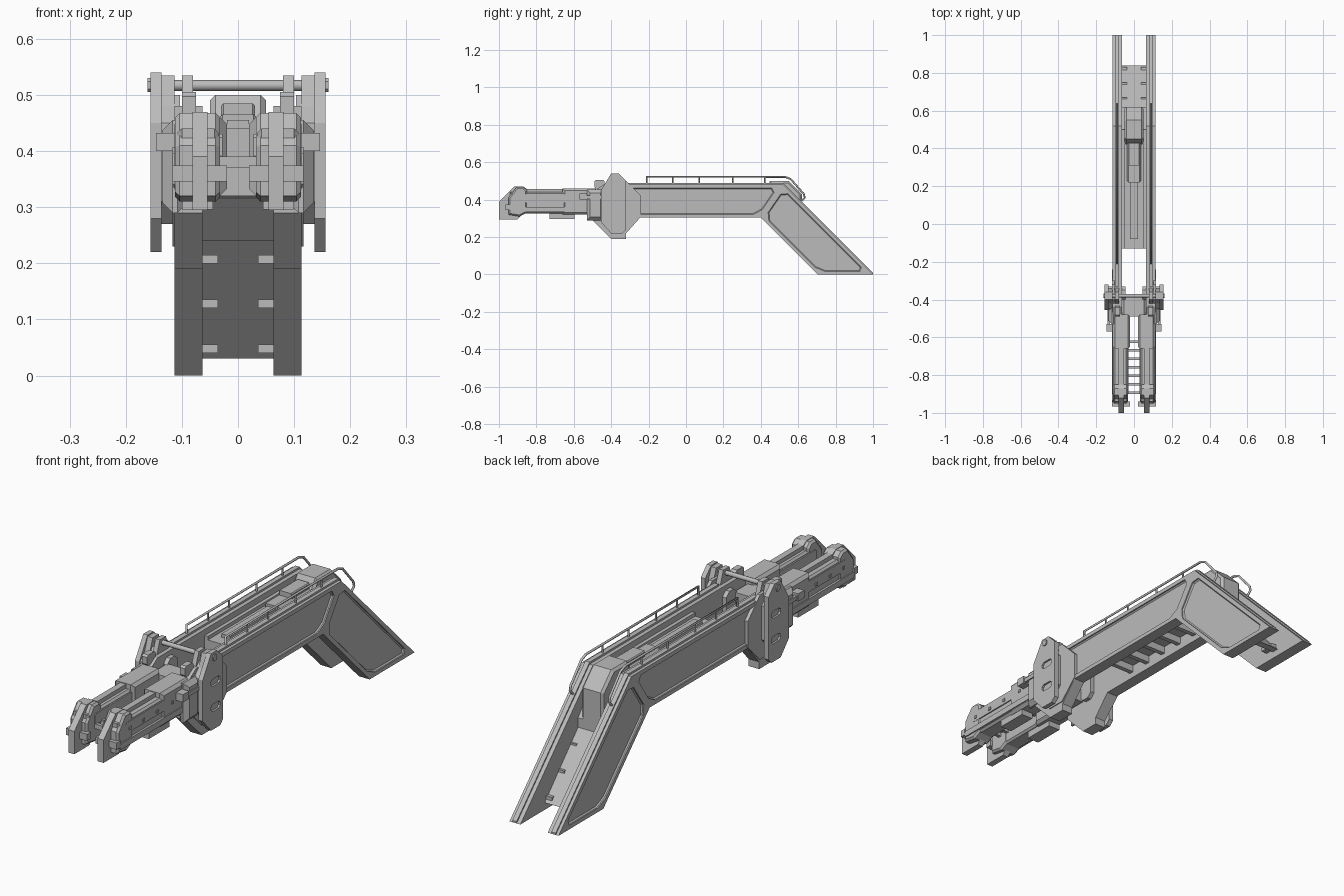
import bpy, bmesh
from mathutils import Vector

if "Cube" in bpy.data.objects:
    bpy.data.objects.remove(bpy.data.objects["Cube"])

grey = bpy.data.materials.new("plain grey metal")
grey.use_nodes = True
grey.diffuse_color = (.5, .5, .5, 1)
grey.node_tree.nodes["Principled BSDF"].inputs["Base Color"].default_value = grey.diffuse_color


def corners(outline):
    """Yield each corner with the directions of the edges before and after it."""
    points = [Vector(p) for p in outline]
    for i, here in enumerate(points):
        before, after = points[i - 1], points[(i + 1) % len(points)]
        yield here, (here - before).normalized(), (after - here).normalized()


def shrink(outline, margin):
    """Move every edge of a counter-clockwise convex outline inward."""
    return [p + (b - a) * margin / abs(a.cross(b)) for p, a, b in corners(outline)]


def trim(outline, size):
    """Cut off every corner of an outline."""
    trimmed = []
    for p, a, b in corners(outline):
        trimmed += [p - a * size, p + b * size]
    return trimmed


def link(name, data):
    data.materials.append(grey)
    part = bpy.data.objects.new(name, data)
    bpy.context.collection.objects.link(part)
    return part


def prism(name, outline, left, right, chamfer=0, cutters=()):
    """Extrude a (y, z) outline along x; parts off the middle are mirrored."""
    bm = bmesh.new()
    near = [bm.verts.new((left + chamfer, *p)) for p in outline]
    far = [bm.verts.new((right - chamfer, *p)) for p in outline]
    caps = [bm.faces.new(near), bm.faces.new(far)]
    for i in range(len(outline)):
        bm.faces.new((near[i - 1], near[i], far[i], far[i - 1]))
    bmesh.ops.recalc_face_normals(bm, faces=bm.faces)
    if chamfer:
        bmesh.ops.inset_individual(bm, faces=caps, thickness=chamfer, depth=chamfer, use_even_offset=True)
    mesh = bpy.data.meshes.new(name)
    bm.to_mesh(mesh)
    bm.free()
    part = link(name, mesh)
    for cutter in cutters:
        cutter.hide_render = cutter.hide_viewport = True
        cut = part.modifiers.new("Cut", "BOOLEAN")
        cut.operation, cut.solver, cut.object = "DIFFERENCE", "EXACT", cutter
    if left > 0:
        part.modifiers.new("Mirror", "MIRROR")
    return part


def box(name, front, back, bottom, top, left, right, chamfer=0, corner=0):
    outline = [(front, bottom), (back, bottom), (back, top), (front, top)]
    return prism(name, trim(outline, corner) if corner else outline, left, right, chamfer)


def centre_box(name, front, back, bottom, top, half_width, chamfer=0):
    return box(name, front, back, bottom, top, -half_width, half_width, chamfer)


def tube(name, path, radius):
    """Round bar along a path."""
    curve = bpy.data.curves.new(name, "CURVE")
    curve.dimensions = "3D"
    curve.bevel_depth, curve.bevel_resolution, curve.use_fill_caps = radius, 2, True
    spline = curve.splines.new("POLY")
    spline.points.add(len(path) - 1)
    for point, place in zip(spline.points, path):
        point.co = (*place, 1)
    link(name, curve)


# Main dimensions: beam walls across x, arm heights, arm start and bend
inner, outer = .063, .113
low, high = .305, .48
start, bend = -.33, .4
elbow = (bend, low)
crest = (1 - high, high)
toe, heel = (bend + low, 0), (1, 0)
arm_tail, arm_head = (start, low), (start, high)

# Bent side beams with recessed panels on the arm and the leg
arm = [arm_tail, elbow, crest, arm_head]
leg = [toe, heel, crest, elbow]
recesses = [prism("panel_cutter", trim(shrink(quad, .017), .03), outer - .01, outer + .02, .005)
            for quad in (arm, leg)]
prism("side_beam", [toe, heel, crest, arm_head, arm_tail, elbow], inner, outer, cutters=recesses)
lift = Vector((0, .008))
prism("beam_top_strip", [arm_head, crest, heel, lift + Vector(heel), lift + Vector(crest),
                         lift + Vector(arm_head)], .08, .1)

# Deck between the beams, with ribs below
deck_front, deck_back = -.13, .5
centre_box("deck", deck_front, deck_back, .36, .44, inner)
for i in range(6):
    rib = deck_front + .03 + i * .1
    centre_box("deck_rib", rib, rib + .02, .33, .37, inner)
centre_box("deck_spine", -.08, .24, .43, .455, .02)
centre_box("deck_spine_wide", .22, deck_back, .43, .465, .036, .008)
centre_box("deck_hatch", .31, .43, .45, .485, .03, .004)
box("deck_edge", deck_front, deck_back, .43, .455, .048, inner)

# Block at the bend and the sloping plate down the leg
prism("bend_block", [(.42, .45), (.45, .5), (.55, .5), (.62, .43), (.62, .25), (.43, .32)],
      -.05, .05, .01)
prism("bend_cross_member", [(.4, .36), (.5, .44), (.62, .3), (.62, .24), (.52, .24)], -inner, inner)
prism("leg_plate", [(.81, .03), (.84, .03), (.62, .26), (.59, .25)], -inner, inner)
for height in (.04, .12, .2):
    middle = .84 - height
    box("leg_plate_clip", middle - .03, middle + .03, height, height + .015, .036, inner)

# Handrails on both beams
rail_top = .522
for x in (-.09, .09):
    side_path = [(-.21, high), (-.21, rail_top), (.53, rail_top), (.56, .51),
                 (.63, .43), (.635, .41), (.61, .385)]
    tube("handrail", [(x, *p) for p in side_path], .005)
    for y in (-.07, .07, .25, .42):
        tube("handrail_post", [(x, y, high), (x, y, rail_top)], .004)

# Clamp: inner body with hooks, then spacer and slotted outer plate
body = [(-.24, .31), (-.32, .22), (-.32, .19), (-.4, .19), (-.5, .29), (-.5, .44), (-.44, high), (-.31, high)]
prism("clamp_body", body, inner, outer)
box("clamp_inner_plate", -.48, -.24, .23, .5, inner + .04, outer + .004, corner=.08)
slots = [box("slot_cutter", -.4, -.34, z, z + .03, .148, .17, corner=.009) for z in (.295, .4)]
prism("clamp_plate", [(-.4, .54), (-.36, .54), (-.32, .5), (-.32, .24), (-.34, .22), (-.4, .22),
                      (-.455, .28), (-.455, .45)], .136, .156, cutters=slots)
box("clamp_spacer", -.45, start, .27, .49, outer, .138, corner=.04)
for left, right in ((.08, .1), (outer, .137)):
    prism("clamp_ear", [(-.42, high), (-.4, .535), (-.36, .535), (-.34, high)], left, right)
box("clamp_lug", -.49, -.435, .46, .505, .075, .1, corner=.008)
tube("clamp_rod", [(x, -.38, .517) for x in (-.161, .161)], .01)
box("rod_cap", -.392, -.368, .505, .53, .154, .161, corner=.006)
centre_box("clamp_cross_block", -.49, -.39, .32, .44, inner, .01)
box("clamp_gusset", -.4, start, .32, .46, .045, inner, corner=.02)
box("shoulder", -.53, -.44, .29, .455, .09, .135, .018)
box("shoulder_bar", -.53, -.4, .405, .422, .128, .14)
box("shoulder_bracket", -.57, -.53, .4, .432, .105, .146)

# Gripper fingers: root, body, projecting blade and cheeks
box("finger_root", -.66, -.48, .32, .46, .02, outer, .012)
box("finger_body", -.94, -.52, .325, .44, .034, .108, .008)
prism("finger_blade", [(-1, .295), (-.9, .295), (-.87, .33), (-.62, .33), (-.62, .457),
                       (-.85, .457), (-.87, .47), (-.92, .47), (-1, .39)], .054, .081)
prism("finger_cheek", [(-.95, .32), (-.89, .31), (-.85, .33), (-.85, .45), (-.87, .468),
                       (-.905, .468), (-.95, .41)], .032, .112, .008)

# Rails, pads and fixings along the fingers
box("finger_lower_rail", -.94, -.53, .335, .36, .1, .117, corner=.006)
for left, right in ((.028, .04), (.1, outer)):
    box("finger_upper_rail", -.9, -.56, .385, .43, left, right, corner=.006)
box("finger_pad", -.73, -.595, .296, .33, .045, .1)
box("finger_knob", -.965, -.94, .346, .374, .02, .117)
for y in (-.88, -.79, -.7, -.6):
    box("finger_bolt", y, y + .012, .395, .407, .11, .117)

# Rungs joining the fingers
for i in range(7):
    rung = -.9 + i * .045
    centre_box("finger_rung", rung, rung + .014, .37, .39, .04)
